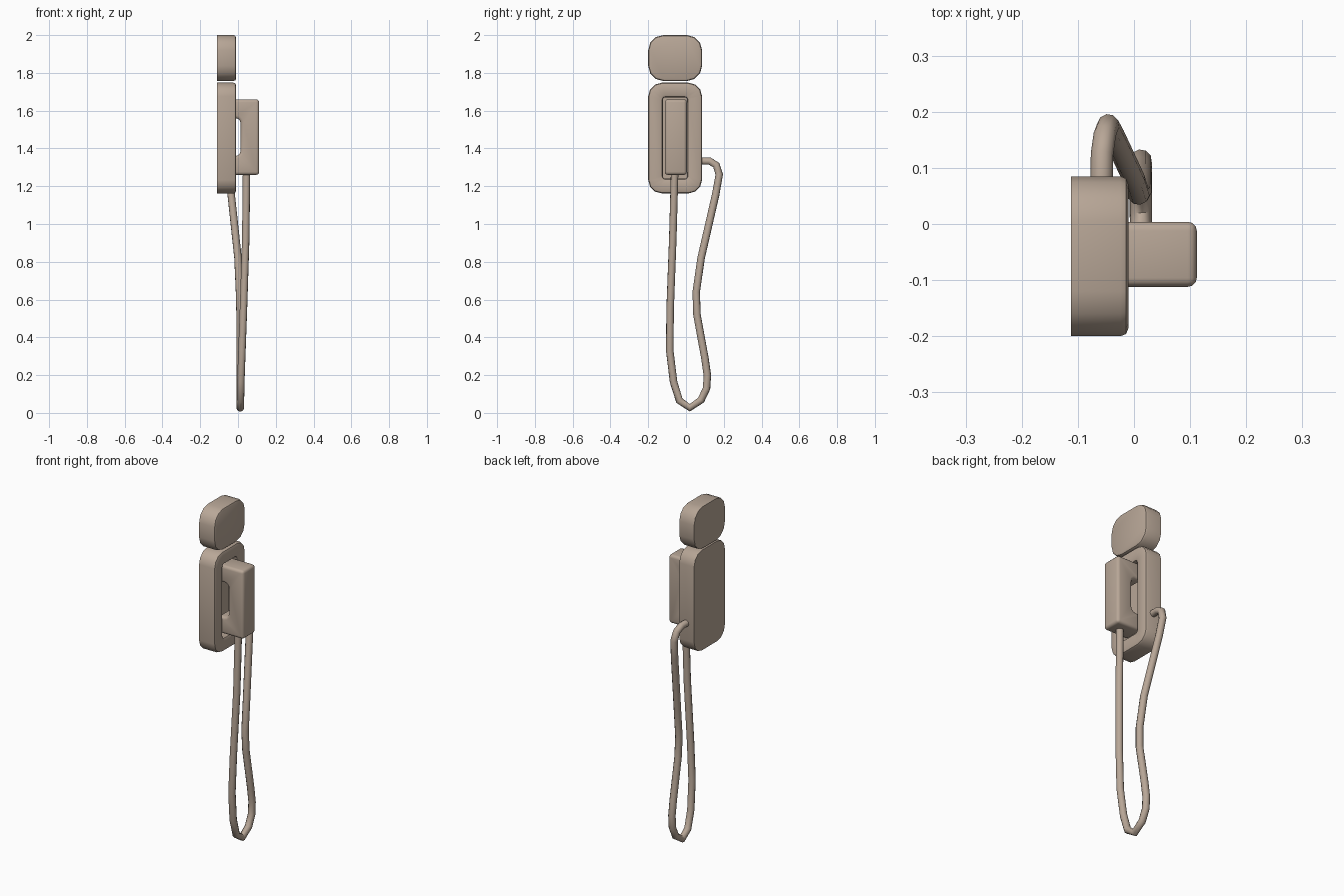
import bpy, bmesh, math
from mathutils import Vector

if "Cube" in bpy.data.objects:
    bpy.data.objects.remove(bpy.data.objects["Cube"])

mat = bpy.data.materials.new("warm beige")
mat.diffuse_color = (0.48, 0.385, 0.31, 1)
mat.use_nodes = True
mat.node_tree.nodes["Principled BSDF"].inputs["Base Color"].default_value = mat.diffuse_color


def finish(ob, angle=40):
    ob.data.materials.clear()
    ob.data.materials.append(mat)
    bpy.ops.object.select_all(action='DESELECT')
    ob.select_set(True)
    bpy.context.view_layer.objects.active = ob
    bpy.ops.object.shade_smooth_by_angle(angle=math.radians(angle))


def mesh_object(name, bm):
    bmesh.ops.recalc_face_normals(bm, faces=bm.faces)
    me = bpy.data.meshes.new(name)
    bm.to_mesh(me)
    bm.free()
    ob = bpy.data.objects.new(name, me)
    bpy.context.collection.objects.link(ob)
    return ob


def rounded_ring(x, y0, y1, z0, z1, r, seg=3):
    pts = []
    corners = [(y1 - r, z1 - r), (y0 + r, z1 - r), (y0 + r, z0 + r), (y1 - r, z0 + r)]
    for q, (cy, cz) in enumerate(corners):
        for i in range(seg + 1):
            a = math.pi / 2 * (q + i / seg)
            pts.append((x, cy + r * math.cos(a), cz + r * math.sin(a)))
    return pts


def loft(name, rings):
    """Skin rounded rectangles from back to front, with end caps."""
    bm = bmesh.new()
    loops = [[bm.verts.new(p) for p in rounded_ring(*r)] for r in rings]
    n = len(loops[0])
    for a, b in zip(loops, loops[1:]):
        for i in range(n):
            bm.faces.new((a[i], a[(i + 1) % n], b[(i + 1) % n], b[i]))
    bm.faces.new(loops[0])
    bm.faces.new(loops[-1])
    ob = mesh_object(name, bm)
    finish(ob)
    return ob


def slab_rings(y0, y1, z0, z1, r):
    """Flat back, softened front edge."""
    rings = [(-0.112, y0, y1, z0, z1, r)]
    for x, d in ((-0.024, 0), (-0.014, 0.004), (-0.010, 0.014)):
        rings.append((x, y0 + d, y1 - d, z0 + d, z1 - d, r - d))
    return rings


# sign plate on top
loft("top_sign", slab_rings(-0.2, 0.085, 1.757, 2.0, 0.08))

# wall base with recessed cradle
base = slab_rings(-0.2, 0.085, 1.162, 1.748, 0.072)
for x, d in ((-0.010, 0), (-0.014, 0.008), (-0.024, 0.012), (-0.066, 0.012)):
    base.append((x, -0.134 + d, 0.018 - d, 1.228 + d, 1.682 - d, 0.024 - d))
loft("wall_base", base)

# handset: C-shaped profile extruded across y
x0, x1, xn = -0.05, 0.112, 0.014
profile = [(x0, 1.26), (x1, 1.26), (x1, 1.66), (x0, 1.66), (x0, 1.56)]
r = 0.028
for cz, start in ((1.56 - r, 90), (1.36 + r, 0)):
    for i in range(4):
        a = math.radians(start - 30 * i)
        profile.append((xn - r + r * math.cos(a), cz + r * math.sin(a)))
profile.append((x0, 1.36))
bm = bmesh.new()
face = bm.faces.new([bm.verts.new((x, -0.112, z)) for x, z in profile])
ext = bmesh.ops.extrude_face_region(bm, geom=[face])
bmesh.ops.translate(bm, vec=Vector((0, 0.116, 0)),
                    verts=[v for v in ext["geom"] if isinstance(v, bmesh.types.BMVert)])
handset = mesh_object("handset", bm)
bev = handset.modifiers.new("soft_edges", 'BEVEL')
bev.width, bev.segments, bev.limit_method = 0.016, 3, 'ANGLE'
bev.angle_limit = math.radians(50)
bpy.context.view_layer.objects.active = handset
handset.select_set(True)
bpy.ops.object.modifier_apply(modifier=bev.name)
finish(handset)

# hanging cord from base side to handset bottom
path = [(-0.058, 0.07, 1.333), (-0.057, 0.125, 1.333), (-0.052, 0.16, 1.312),
        (-0.046, 0.176, 1.262), (-0.036, 0.157, 1.155), (0.0, 0.08, 0.82),
        (0.008, 0.054, 0.64), (0.011, 0.058, 0.52), (0.012, 0.1, 0.29),
        (0.012, 0.113, 0.2), (0.012, 0.109, 0.13), (0.012, 0.08, 0.068),
        (0.012, 0.02, 0.027), (0.013, -0.035, 0.065), (0.015, -0.066, 0.165),
        (0.021, -0.086, 0.33), (0.029, -0.084, 0.55), (0.041, -0.07, 0.92),
        (0.045, -0.06, 1.28)]
cu = bpy.data.curves.new("cord", 'CURVE')
cu.dimensions = '3D'
cu.bevel_depth, cu.bevel_resolution, cu.use_fill_caps = 0.02, 3, True
sp = cu.splines.new('POLY')
sp.points.add(len(path) - 1)
for p, co in zip(sp.points, path):
    p.co = (*co, 1)
cord = bpy.data.objects.new("cord", cu)
bpy.context.collection.objects.link(cord)
bpy.ops.object.select_all(action='DESELECT')
cord.select_set(True)
bpy.context.view_layer.objects.active = cord
bpy.ops.object.convert(target='MESH')
finish(bpy.context.view_layer.objects.active, 60)
